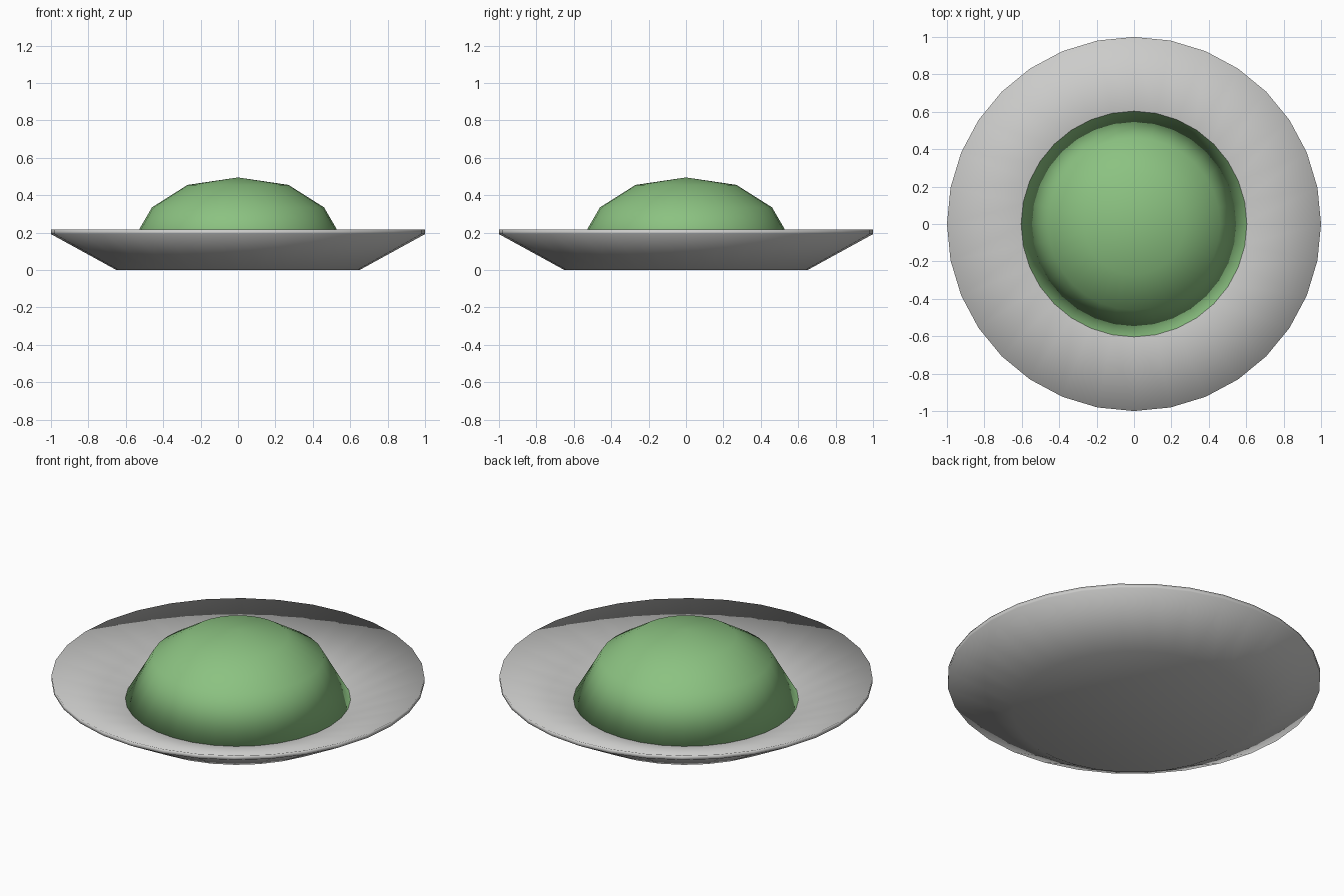
import bpy
import bmesh
from math import cos, sin, tau

cube = bpy.data.objects.get("Cube")
if cube:
    bpy.data.objects.remove(cube, do_unlink=True)

SEGMENTS = 32


def make_material(name, colour):
    mat = bpy.data.materials.new(name)
    mat.use_nodes = True
    mat.diffuse_color = colour
    mat.node_tree.nodes["Principled BSDF"].inputs["Base Color"].default_value = colour
    return mat


def lathe(name, profile, material):
    """Revolve (radius, height) points from the top centre to the bottom centre."""
    bm = bmesh.new()
    rings = []
    for r, z in profile:
        count = SEGMENTS if r else 1
        rings.append([bm.verts.new((r * cos(tau * i / SEGMENTS),
                                    r * sin(tau * i / SEGMENTS), z))
                      for i in range(count)])
    for upper, lower in zip(rings, rings[1:]):
        for i in range(SEGMENTS):
            j = (i + 1) % SEGMENTS
            corners = [upper[i % len(upper)], lower[i % len(lower)],
                       lower[j % len(lower)], upper[j % len(upper)]]
            bm.faces.new(list(dict.fromkeys(corners)))
    bmesh.ops.recalc_face_normals(bm, faces=bm.faces)
    for face in bm.faces:
        face.smooth = True
    mesh = bpy.data.meshes.new(name)
    bm.to_mesh(mesh)
    bm.free()
    mesh.materials.append(material)
    obj = bpy.data.objects.new(name, mesh)
    bpy.context.collection.objects.link(obj)
    return obj


grey = make_material("plate grey", (0.60, 0.60, 0.59, 1))
green = make_material("soft green", (0.26, 0.54, 0.22, 1))

# Shallow dish: sunken well, sloping inner wall, thin rim, tapered underside
lathe("plate", [(0, 0.08), (0.58, 0.08), (1, 0.217), (1, 0.192),
                (0.65, 0), (0, 0)], grey)

# Rounded mound resting in the dish
lathe("dome", [(0, 0.495), (0.27, 0.455), (0.46, 0.335),
               (0.605, 0.085), (0, 0.083)], green)
